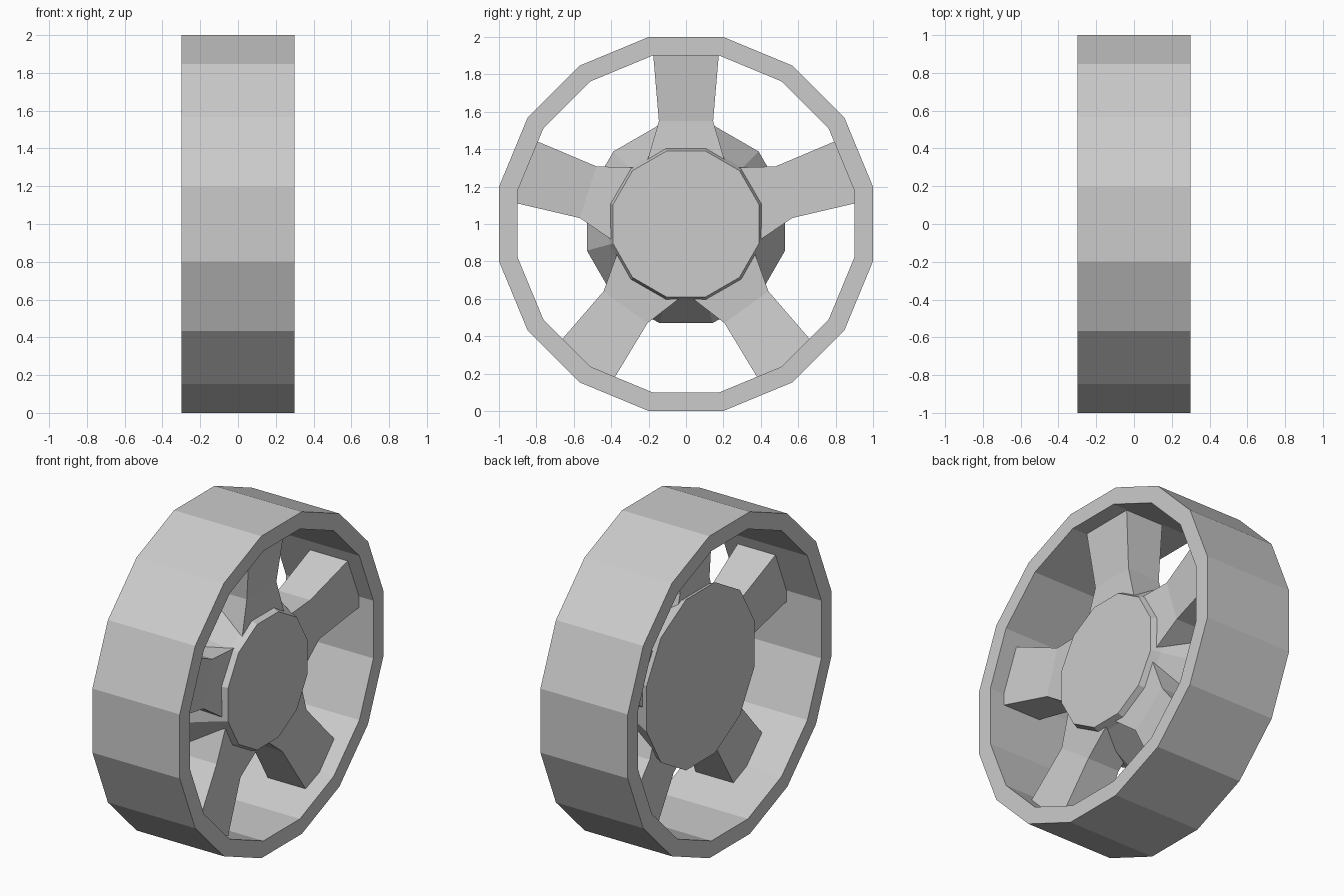
import bpy, bmesh
from math import pi, sin, cos
from mathutils import Matrix, Vector

if "Cube" in bpy.data.objects:
    bpy.data.objects.remove(bpy.data.objects["Cube"])

AXLE = Vector((0, 0, 1))


def ring(bm, sides, apothem, x):
    """Polygon loop around the axle, with flat sides up and down."""
    r = apothem / cos(pi / sides)
    return [bm.verts.new((x, r * sin((i + .5) * 2 * pi / sides), r * cos((i + .5) * 2 * pi / sides)))
            for i in range(sides)]


def bridge(bm, a, b):
    n = len(a)
    for i in range(n):
        j = (i + 1) % n
        bm.faces.new((a[i], a[j], b[j], b[i]))


def finish(bm, name):
    bmesh.ops.recalc_face_normals(bm, faces=bm.faces)
    me = bpy.data.meshes.new(name)
    bm.to_mesh(me)
    bm.free()
    ob = bpy.data.objects.new(name, me)
    ob.location = AXLE
    bpy.context.collection.objects.link(ob)
    return ob


def lathe(name, sides, profile, closed):
    """Loft polygon loops through (x, apothem) points; close as a tube or cap the ends."""
    bm = bmesh.new()
    loops = [ring(bm, sides, a, x) for x, a in profile]
    for a, b in zip(loops, loops[1:]):
        bridge(bm, a, b)
    if closed:
        bridge(bm, loops[-1], loops[0])
    else:
        bm.faces.new(loops[0])
        bm.faces.new(loops[-1])
    return finish(bm, name)


# Outer rim: 16-sided band
lathe("rim", 16, [(-.3, 1), (.3, 1), (.3, .9), (-.3, .9)], True)

# Hub: 12-sided tapered body with a shallow bevelled cap
lathe("hub", 12, [(-.1, .53), (.15, .41), (.205, .39)], False)

# Spoke sections: radius, half width, back x, front x
SECTIONS = [(.30, .218, -.06, .175), (.55, .145, -.06, .162), (.95, .179, -.06, .206)]


def spoke(index):
    bm = bmesh.new()
    loops = []
    for r, w, back, front in SECTIONS:
        loops.append([bm.verts.new(p) for p in
                      ((back, -w, r), (front, -w, r), (front, w, r), (back, w, r))])
    for a, b in zip(loops, loops[1:]):
        bridge(bm, a, b)
    bm.faces.new(loops[0])
    bm.faces.new(loops[-1])
    bm.transform(Matrix.Rotation(index * 2 * pi / 5, 4, 'X'))
    finish(bm, f"spoke_{index + 1}")


# Five spokes
for i in range(5):
    spoke(i)
